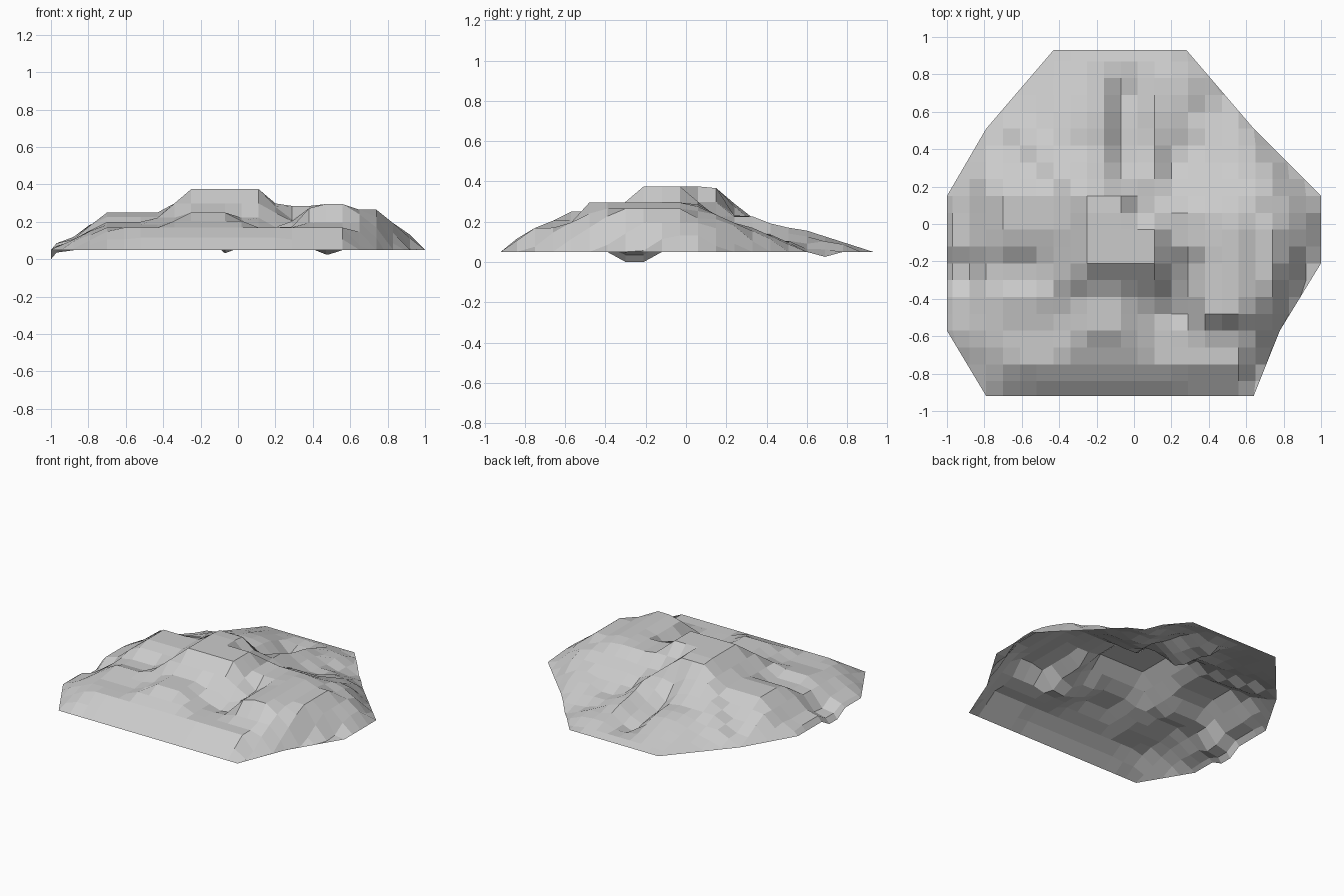
import bpy
import bmesh
from mathutils import Vector

if "Cube" in bpy.data.objects:
    bpy.data.objects.remove(bpy.data.objects["Cube"])

STEP = .09
BASE = .05
PLATEAU = .17

# Footprint corners counter-clockwise: x, y, steepness of the bank that follows
RIM = [(-.79, -.92, .7), (.64, -.92, 1.2), (.78, -.57, 1.5), (1, -.21, .95), (1, .15, .66),
       (.64, .51, .8), (.28, .93, .32), (-.43, .93, .36), (-.79, .51, .5), (-1, .15, .69),
       (-1, -.57, .6)]
EDGES = list(zip(RIM, RIM[1:] + RIM[:1]))

# Flat-topped mounds: x range, y range, top height, flank steepness
MOUNDS = [
    (-.25, -.07, -.21, .14, .375, .85),  # summit, left arm
    (-.25, .11, -.21, -.03, .375, .85),  # summit, front arm
    (-.70, -.25, -.08, .15, .25, .6),    # left shelf
    (-.70, -.34, -.45, -.39, .20, .5),   # lower left spur
    (-.25, -.07, -.57, -.39, .25, .5),   # front spur
    (.40, .60, -.48, 0, .295, 1.1),      # right hump
    (.65, .74, -.42, 0, .265, .8),       # right hump shoulder
    (.40, .60, -.10, .06, .275, .45),    # right hump back slope
    (.11, .47, -.14, .06, .285, .8),     # saddle
    (-.43, -.20, .15, .32, .225, .5),    # back shoulder
    (.02, .09, .15, .35, .24, .7),       # back rib
]

# Hollows: x range, y range, depth, flank steepness
HOLLOWS = [
    (-.07, -.02, .26, .71, .095, .9),    # back ravine
    (.28, .40, .42, .60, .065, .45),     # back right bowl
    (.20, .25, -.45, -.25, .05, .8),     # gully beside the hump
    (-1, -.88, -.30, -.21, .05, .55),    # left notch
    (-.88, -.84, -.50, .12, .035, .4),   # left ledge
]


def plateau_value(shape, x, y):
    """Height of one flat-topped form, falling off evenly outside its box."""
    x0, x1, y0, y1, top, steep = shape
    return top - steep * max(x0 - x, x - x1, y0 - y, y - y1, 0)


def bank(x, y, extra):
    """Height of the sloping rim above the base, limited by the nearest bank."""
    heights = []
    for (ax, ay, steep), (bx, by, _) in EDGES:
        along = Vector((bx - ax, by - ay)).normalized()
        inside = along.x * (y - ay) - along.y * (x - ax)
        heights.append(BASE + (steep + extra) * max(inside, 0))
    return min(heights)


def height(x, y):
    ground = min(bank(x, y, 0), PLATEAU)
    z = max([ground] + [plateau_value(m, x, y) for m in MOUNDS])
    z = min(z, bank(x, y, .5))
    return max(0, z - sum(max(0, plateau_value(h, x, y)) for h in HOLLOWS))


def limits(y):
    """Left and right ends of the footprint at this y."""
    hits = []
    for (ax, ay, _), (bx, by, _) in EDGES:
        if ay != by and min(ay, by) <= y <= max(ay, by):
            hits.append(ax + (bx - ax) * (y - ay) / (by - ay))
    return min(hits), max(hits)


# Hill surface: an open faceted sheet trimmed to the footprint
bm = bmesh.new()
grid = []
for j in range(-10, 12):
    y = min(max(round(-.03 + STEP * j, 2), -.92), .93)
    left, right = limits(y)
    xs = [min(max(.02 + STEP * i, left), right) for i in range(-12, 12)]
    grid.append([bm.verts.new((x, y, height(x, y))) for x in xs])
for a, b in zip(grid, grid[1:]):
    for i in range(len(a) - 1):
        bm.faces.new((a[i], a[i + 1], b[i + 1], b[i]))
bmesh.ops.remove_doubles(bm, verts=bm.verts[:], dist=.002)
bmesh.ops.dissolve_degenerate(bm, edges=bm.edges[:], dist=.001)
mesh = bpy.data.meshes.new("hill_surface")
bm.to_mesh(mesh)
bm.free()

# Stone colour
stone = bpy.data.materials.new("stone_grey")
stone.diffuse_color = (.6, .6, .6, 1)
stone.use_nodes = True
stone.node_tree.nodes["Principled BSDF"].inputs["Base Color"].default_value = stone.diffuse_color
mesh.materials.append(stone)
hill = bpy.data.objects.new("hill_surface", mesh)
bpy.context.collection.objects.link(hill)
